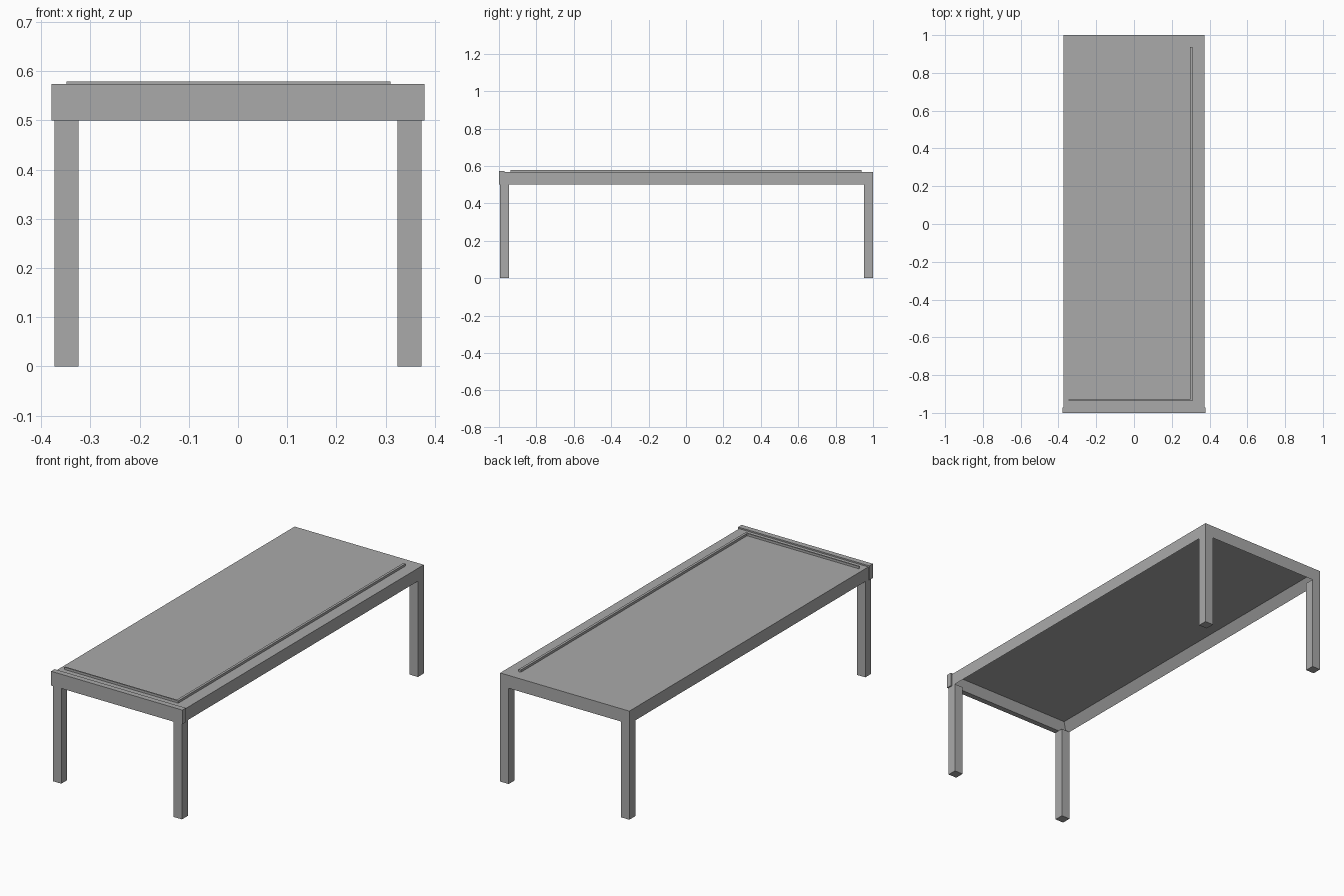
import bpy
import bmesh
from mathutils import Vector

cube = bpy.data.objects.get("Cube")
if cube:
    bpy.data.objects.remove(cube)

grey = bpy.data.materials.new("plain grey")
grey.use_nodes = True
colour = (0.4, 0.4, 0.4, 1)
grey.diffuse_color = colour
grey.node_tree.nodes["Principled BSDF"].inputs["Base Color"].default_value = colour


def finish(name, bm):
    mesh = bpy.data.meshes.new(name)
    bm.to_mesh(mesh)
    bm.free()
    mesh.materials.append(grey)
    obj = bpy.data.objects.new(name, mesh)
    bpy.context.collection.objects.link(obj)
    return obj


def box_mesh(low, high):
    low, high = Vector(low), Vector(high)
    bm = bmesh.new()
    bmesh.ops.create_cube(bm, size=1)
    bmesh.ops.scale(bm, vec=high - low, verts=bm.verts)
    bmesh.ops.translate(bm, vec=(low + high) / 2, verts=bm.verts)
    return bm


def box(name, low, high):
    return finish(name, box_mesh(low, high))


half_width = 0.373
leg = 0.049
rail_height = 0.5
top = 0.567

# Table top with aprons: one slab, hollowed out from below
bm = box_mesh((-half_width, -0.971, rail_height), (half_width, 1, top))
bottom = min(bm.faces, key=lambda f: f.calc_center_median().z)
bmesh.ops.inset_region(bm, faces=[bottom], thickness=leg)
for v in bottom.verts:
    v.co.z = 0.547
    if v.co.y < 0:
        v.co.y = -0.946
finish("table_top", bm)

# Front board, slightly wider and taller than the top
box("front_board", (-0.379, -1, rail_height), (0.379, -0.971, 0.574))

# Four square legs
for end, y in (("front", -0.995), ("back", 1 - leg)):
    for side, x in (("right", -half_width), ("left", half_width - leg)):
        box(end + "_" + side + "_leg", (x, y, 0), (x + leg, y + leg, rail_height))

# Thin raised strips on the top
box("long_strip", (0.297, -0.937, top), (0.31, 0.938, 0.579))
box("short_strip", (-0.348, -0.935, top), (0.297, -0.928, 0.579))
